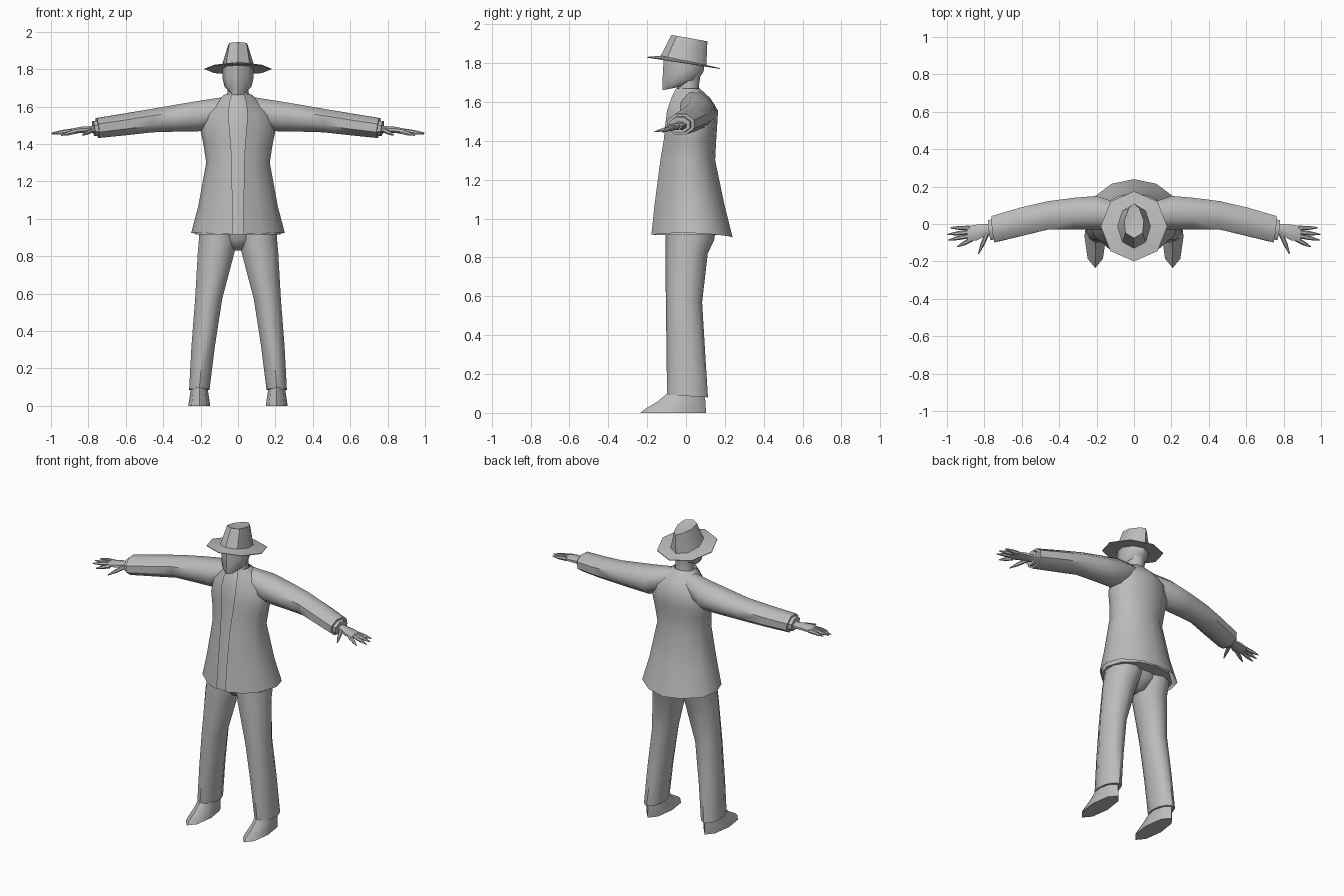
import bpy, bmesh, math
from mathutils import Vector

if "Cube" in bpy.data.objects:
    bpy.data.objects.remove(bpy.data.objects["Cube"])

grey = bpy.data.materials.new("grey_cloth")
grey.diffuse_color = (0.5, 0.5, 0.5, 1)
grey.use_nodes = True
grey.node_tree.nodes["Principled BSDF"].inputs["Base Color"].default_value = grey.diffuse_color


def finish(name, bm, mirror=False, angle=50):
    bmesh.ops.recalc_face_normals(bm, faces=bm.faces)
    me = bpy.data.meshes.new(name)
    bm.to_mesh(me)
    bm.free()
    me.materials.append(grey)
    ob = bpy.data.objects.new(name, me)
    bpy.context.collection.objects.link(ob)
    if mirror:
        m = ob.modifiers.new("mirror", 'MIRROR')
        m.use_mirror_merge = False
    bpy.ops.object.select_all(action='DESELECT')
    ob.select_set(True)
    bpy.context.view_layer.objects.active = ob
    bpy.ops.object.shade_smooth_by_angle(angle=math.radians(angle))
    return ob


def loft(bm, rings, closed=True, cap0=True, cap1=True):
    """Skin a list of equal-length point rings."""
    vs = [[bm.verts.new(p) for p in r] for r in rings]
    n = len(vs[0])
    for a, b in zip(vs, vs[1:]):
        for i in range(n if closed else n - 1):
            j = (i + 1) % n
            bm.faces.new((a[i], a[j], b[j], b[i]))
    if closed and cap0:
        bm.faces.new(vs[0])
    if closed and cap1:
        bm.faces.new(vs[-1])
    return vs


def zring(cx, w, y0, y1, zf, zb=None, n=8, taper=0.0):
    """Level ring, first point at the front; zf / zb are front and back heights."""
    zb = zf if zb is None else zb
    pts = []
    for i in range(n):
        a = 2 * math.pi * i / n
        t = (1 - math.cos(a)) / 2
        pts.append((cx + w * math.sin(a) * (1 - taper * t),
                    y0 + (y1 - y0) * t, zf + (zb - zf) * t))
    return pts


def xring(x, y0, y1, z0, z1, n=8, skew=0.0):
    """Upright ring across an arm."""
    cy, cz = (y0 + y1) / 2, (z0 + z1) / 2
    pts = []
    for i in range(n):
        a = 2 * math.pi * (i + 0.5) / n
        dy, dz = math.cos(a) * (y1 - y0) / 1.85, math.sin(a) * (z1 - z0) / 1.85
        pts.append((x + skew * (dy + dz), cy + dy, cz + dz))
    return pts


def tube(bm, points, radii, n=6):
    """Tapered finger through points."""
    d = (Vector(points[-1]) - Vector(points[0])).normalized()
    u = d.cross(Vector((0, 0, 1))).normalized()
    v = u.cross(d)
    loft(bm, [[Vector(p) + r * (u * math.cos(2 * math.pi * i / n) + v * math.sin(2 * math.pi * i / n))
               for i in range(n)] for p, r in zip(points, radii)])


# Coat: z, half width, front y, back y, half opening
coat = [(0.915, 0.25, -0.178, 0.24, 0.03), (1.07, 0.212, -0.162, 0.198, 0.03),
        (1.30, 0.17, -0.132, 0.15, 0.032), (1.40, 0.185, -0.115, 0.155, 0.038),
        (1.47, 0.2, -0.108, 0.16, 0.045), (1.555, 0.185, -0.098, 0.165, 0.05),
        (1.62, 0.12, -0.076, 0.125, 0.045), (1.668, 0.068, -0.052, 0.072, 0.03)]
half = [(0.52, 0.1), (0.86, 0.28), (1.0, 0.52), (0.88, 0.76), (0.48, 0.94)]
bm = bmesh.new()
rings = []
for z, w, f, b, g in coat:
    side = [(g, f)] + [(w * u, f + (b - f) * v) for u, v in half]
    hem = 0.012 if z < 1 else 0
    line = side + [(0, b)] + [(-x, y) for x, y in reversed(side)]
    rings.append([(x, y, z + hem * (abs(x) / w) - hem * max(0, y) / b) for x, y in line])
loft(bm, rings, closed=False)
finish("coat", bm)

# Shirt seen through the coat opening
bm = bmesh.new()
loft(bm, [zring(0, w - 0.022, f + 0.012, b - 0.025, z, n=12) for z, w, f, b, g in coat[:-1]]
     + [zring(0, 0.06, -0.042, 0.062, 1.66, n=12)])
finish("shirt", bm)

# Sleeves
bm = bmesh.new()
loft(bm, [xring(0.05, -0.02, 0.10, 1.53, 1.655), xring(0.20, -0.03, 0.15, 1.468, 1.632),
          xring(0.32, -0.03, 0.14, 1.466, 1.612), xring(0.46, -0.03, 0.122, 1.462, 1.588),
          xring(0.60, -0.062, 0.088, 1.447, 1.563, skew=0.08),
          xring(0.752, -0.098, 0.042, 1.432, 1.538, skew=0.12)])
finish("sleeves", bm, True)
bm = bmesh.new()
loft(bm, [xring(0.73, -0.08, 0.03, 1.442, 1.528, skew=0.12),
          xring(0.772, -0.085, 0.02, 1.442, 1.522, skew=0.12)])
finish("cuffs", bm, True)

# Hands
bm = bmesh.new()
loft(bm, [xring(0.74, -0.055, 0.005, 1.455, 1.505), xring(0.79, -0.06, 0.0, 1.46, 1.495),
          xring(0.84, -0.088, -0.003, 1.458, 1.492), xring(0.89, -0.092, -0.012, 1.455, 1.482)])
for base, tip in [((0.87, -0.083, 1.466), (0.945, -0.122, 1.446)),
                  ((0.88, -0.063, 1.47), (0.993, -0.086, 1.452)),
                  ((0.88, -0.043, 1.472), (0.998, -0.056, 1.458)),
                  ((0.88, -0.022, 1.47), (0.982, -0.02, 1.462)),
                  ((0.785, -0.05, 1.472), (0.832, -0.16, 1.447))]:
    p, q = Vector(base), Vector(tip)
    tube(bm, [p, p.lerp(q, 0.55), q], [0.013, 0.011, 0.003])
finish("hands", bm, True)

# Trousers: centre x, half width, front y, back y, z
bm = bmesh.new()
loft(bm, [zring(c, w, f, b, z, zb, n=10) for c, w, f, b, z, zb in [
    (0.103, 0.107, -0.105, 0.155, 0.96, 0.96), (0.107, 0.107, -0.105, 0.145, 0.89, 0.89),
    (0.117, 0.103, -0.105, 0.112, 0.82, 0.82), (0.157, 0.076, -0.104, 0.083, 0.57, 0.57),
    (0.186, 0.066, -0.1, 0.098, 0.32, 0.32), (0.207, 0.057, -0.098, 0.113, 0.093, 0.08)]])
finish("trouser_legs", bm, True)
bm = bmesh.new()
loft(bm, [zring(0, 0.19, -0.1, 0.15, 0.97, n=10), zring(0, 0.14, -0.09, 0.13, 0.89, n=10),
          zring(0, 0.04, -0.04, 0.07, 0.83, n=10)])
finish("trouser_seat", bm)

# Shoes
bm = bmesh.new()
loft(bm, [zring(0.207, 0.058, -0.235, 0.102, 0), zring(0.207, 0.056, -0.215, 0.102, 0.018),
          zring(0.207, 0.05, -0.15, 0.1, 0.056), zring(0.207, 0.043, -0.085, 0.095, 0.11)])
finish("shoes", bm, True)

# Head and neck
bm = bmesh.new()
loft(bm, [zring(0, 0.042, -0.122, 0.03, 1.66, 1.69), zring(0, 0.072, -0.122, 0.065, 1.69, 1.72),
          zring(0, 0.083, -0.119, 0.09, 1.75, 1.755), zring(0, 0.083, -0.115, 0.095, 1.82, 1.79)])
finish("head", bm)
bm = bmesh.new()
loft(bm, [zring(0, 0.066, -0.05, 0.075, 1.63), zring(0, 0.056, -0.045, 0.066, 1.68),
          zring(0, 0.056, -0.04, 0.075, 1.74)])
finish("neck", bm)

# Hat: brim underside, brim edge, crown, pinched top
bm = bmesh.new()
vs = loft(bm, [zring(0, 0.08, -0.12, 0.095, 1.822, 1.782), zring(0, 0.178, -0.2, 0.175, 1.828, 1.77),
               zring(0, 0.178, -0.2, 0.175, 1.832, 1.774), zring(0, 0.088, -0.13, 0.105, 1.838, 1.79),
               zring(0, 0.07, -0.075, 0.11, 1.945, 1.912, taper=0.5)], cap1=False)
dent = bm.verts.new((0, 0.0, 1.915))
top = vs[-1]
for i in range(8):
    bm.faces.new((top[i], top[(i + 1) % 8], dent))
finish("hat", bm, angle=40)
